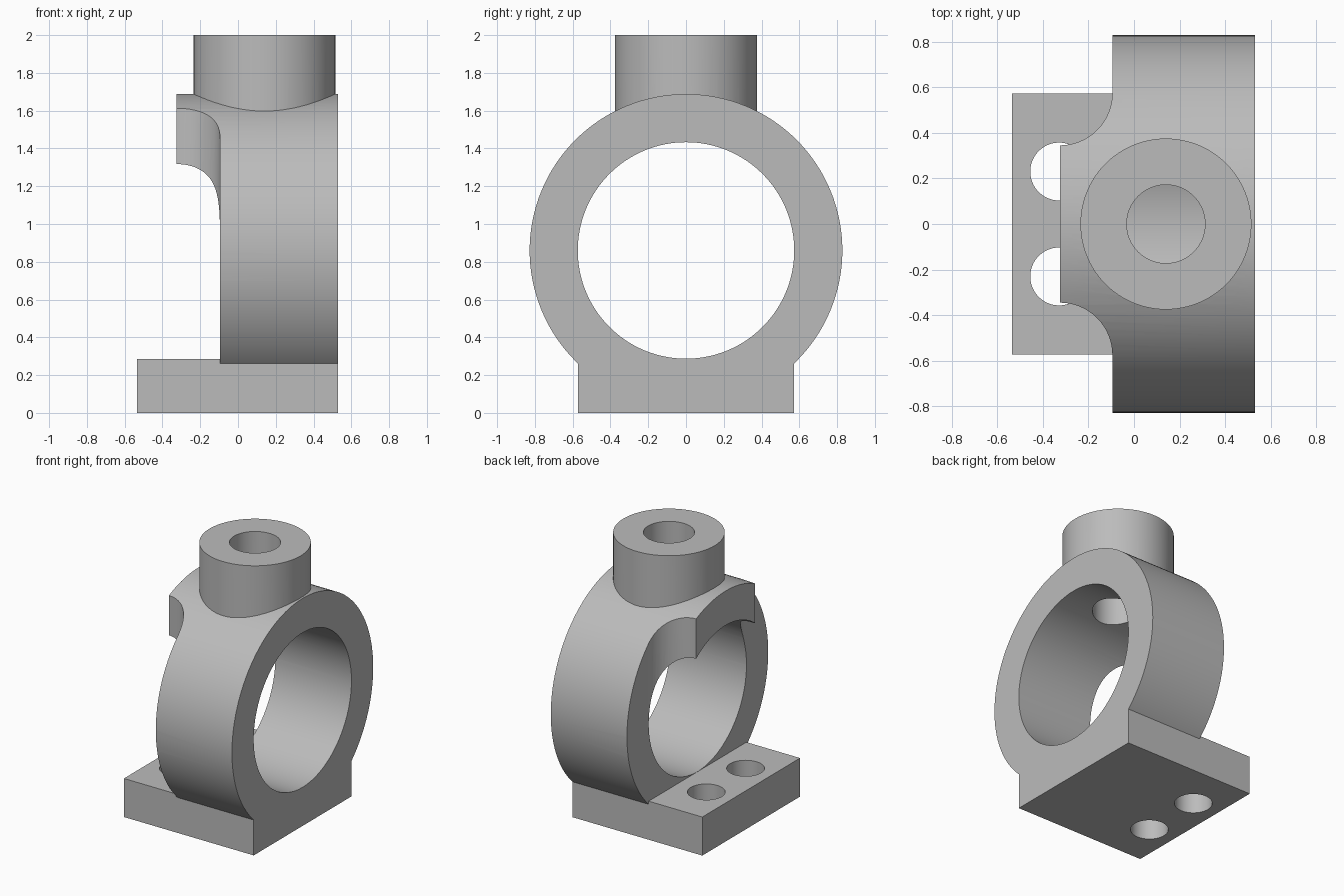
import bpy
import bmesh
import math
from mathutils import Matrix

cube = bpy.data.objects.get("Cube")
if cube:
    bpy.data.objects.remove(cube, do_unlink=True)

metal = bpy.data.materials.new("plain_grey")
metal.use_nodes = True
grey = (0.5, 0.5, 0.5, 1)
metal.diffuse_color = grey
metal.node_tree.nodes["Principled BSDF"].inputs["Base Color"].default_value = grey

RING_Z, RING_R, BORE_R = 0.86, 0.828, 0.573
LUG_X, RING_X, FACE_X = -0.325, -0.095, 0.53
BASE_TOP = 0.286
BOSS_X = 0.14


def new_object(name, bm):
    bmesh.ops.recalc_face_normals(bm, faces=bm.faces)
    mesh = bpy.data.meshes.new(name)
    bm.to_mesh(mesh)
    bm.free()
    mesh.materials.append(metal)
    obj = bpy.data.objects.new(name, mesh)
    bpy.context.collection.objects.link(obj)
    return obj


def prism(name, points, z0, z1):
    """Extrude a plan outline from z0 up to z1."""
    bm = bmesh.new()
    face = bm.faces.new([bm.verts.new((x, y, z0)) for x, y in points])
    top = bmesh.ops.extrude_face_region(bm, geom=[face])["geom"]
    verts = [v for v in top if isinstance(v, bmesh.types.BMVert)]
    bmesh.ops.translate(bm, verts=verts, vec=(0, 0, z1 - z0))
    return new_object(name, bm)


def box(name, x0, x1, y, z0, z1):
    return prism(name, [(x0, -y), (x1, -y), (x1, y), (x0, y)], z0, z1)


def cylinder(name, r, a, b, centre, axis="Z", sides=96):
    """Cylinder from a to b along the axis, centred on the other two coordinates."""
    bm = bmesh.new()
    bmesh.ops.create_cone(bm, cap_ends=True, segments=sides, radius1=r, radius2=r, depth=b - a)
    mid = (a + b) / 2
    if axis == "X":
        place = Matrix.Translation((mid, *centre)) @ Matrix.Rotation(math.pi / 2, 4, "Y")
    else:
        place = Matrix.Translation((*centre, mid))
    bmesh.ops.transform(bm, matrix=place, verts=bm.verts)
    return new_object(name, bm)


def combine(target, tool, operation):
    mod = target.modifiers.new(tool.name, "BOOLEAN")
    mod.operation, mod.solver, mod.object = operation, "EXACT", tool
    bpy.context.view_layer.objects.active = target
    bpy.ops.object.modifier_apply(modifier=mod.name)
    bpy.data.objects.remove(tool, do_unlink=True)


# Ring blank, long enough to include the top lug
body = cylinder("bearing_bracket", RING_R, LUG_X, FACE_X, (0, RING_Z), "X", 128)

# Trim away the lower part beside the ring
combine(body, box("lower_trim", -1, RING_X, 1, -0.2, RING_Z), "DIFFERENCE")

# Trim both sides of the lug with a concave fillet
fillet_r = RING_X - LUG_X
fillet_y = 0.575
for side in (-1, 1):
    arc = [(LUG_X + fillet_r * math.sin(t), side * (fillet_y - fillet_r * math.cos(t)))
           for t in (i * math.pi / 32 for i in range(17))]
    outline = [(-1, arc[0][1])] + arc + [(RING_X, side), (-1, side)]
    combine(body, prism("lug_trim", outline, 0.7, 1.9), "DIFFERENCE")

# Mounting plate and boss
combine(body, box("base_plate", -0.535, FACE_X, BORE_R, 0, BASE_TOP), "UNION")
combine(body, cylinder("boss", 0.375, 1.35, 2, (BOSS_X, 0)), "UNION")

# Main bore, boss hole and two bolt holes
combine(body, cylinder("bore", BORE_R, -0.9, 0.9, (0, RING_Z), "X", 128), "DIFFERENCE")
combine(body, cylinder("boss_hole", 0.172, 1.1, 2.2, (BOSS_X, 0), sides=64), "DIFFERENCE")
for side in (-1, 1):
    combine(body, cylinder("bolt_hole", 0.127, -0.2, 0.5, (-0.328, side * 0.23), sides=64), "DIFFERENCE")

# Smooth round surfaces with crisp edges
bpy.ops.object.select_all(action="DESELECT")
body.select_set(True)
bpy.context.view_layer.objects.active = body
bpy.ops.object.shade_smooth_by_angle(angle=math.radians(25))
